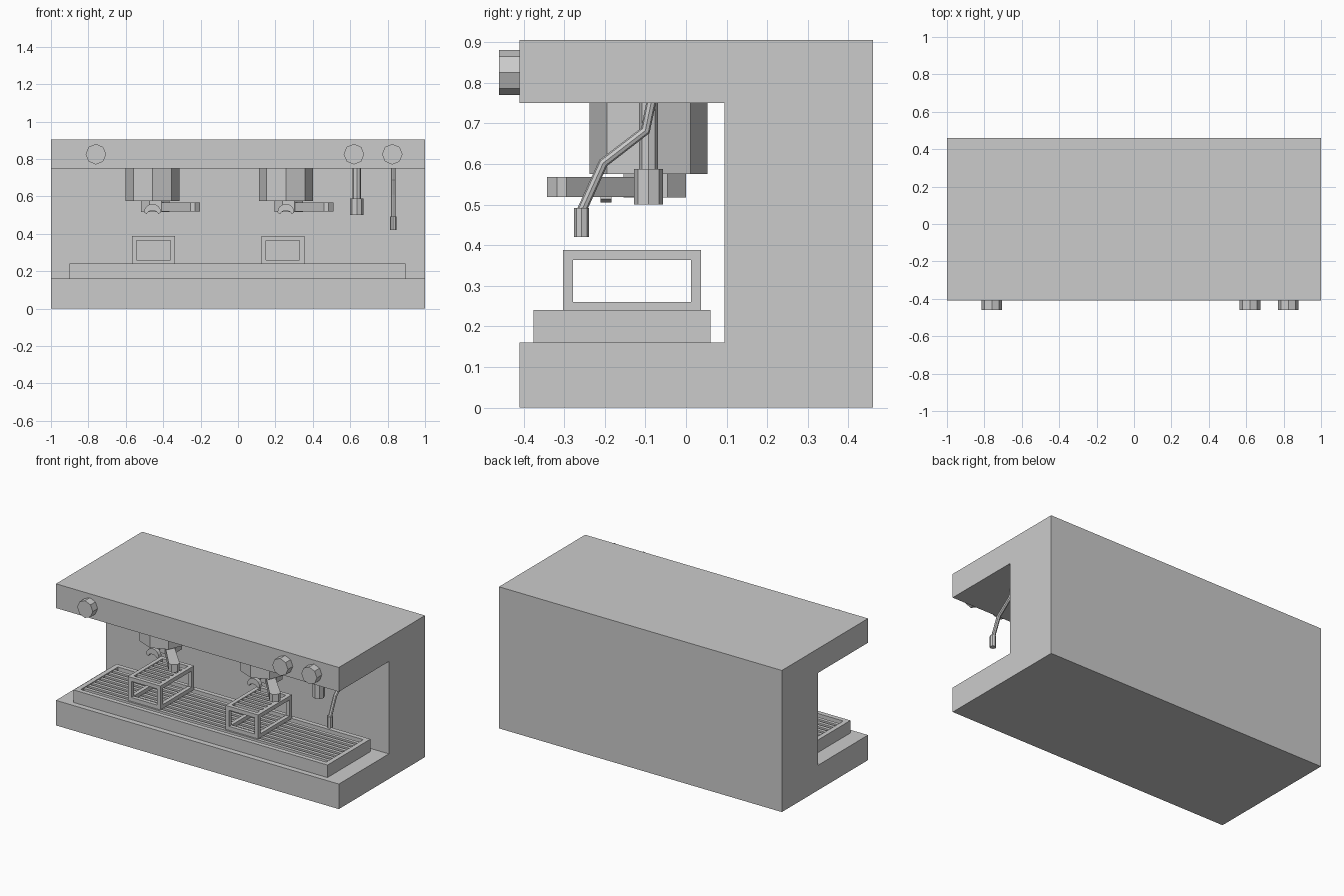
import bpy, bmesh
from math import pi, cos, sin, atan2, hypot
from mathutils import Vector, Matrix

if "Cube" in bpy.data.objects:
    bpy.data.objects.remove(bpy.data.objects["Cube"])


def finish(name, bm):
    bmesh.ops.recalc_face_normals(bm, faces=bm.faces[:])
    me = bpy.data.meshes.new(name)
    bm.to_mesh(me)
    bm.free()
    ob = bpy.data.objects.new(name, me)
    bpy.context.collection.objects.link(ob)
    return ob


def boxes(name, spans):
    """One object from boxes given as (x0, x1, y0, y1, z0, z1)."""
    bm = bmesh.new()
    for x0, x1, y0, y1, z0, z1 in spans:
        m = Matrix.Translation(((x0 + x1) / 2, (y0 + y1) / 2, (z0 + z1) / 2))
        m = m @ Matrix.Diagonal((x1 - x0, y1 - y0, z1 - z0, 1))
        bmesh.ops.create_cube(bm, size=1, matrix=m)
    return finish(name, bm)


def prism(name, a, b, r, sides=8, turn=0.0):
    """Faceted cylinder from point a to point b."""
    a, b = Vector(a), Vector(b)
    d = b - a
    m = Matrix.Translation((a + b) / 2) @ d.to_track_quat('Z', 'Y').to_matrix().to_4x4()
    m = m @ Matrix.Rotation(turn, 4, 'Z')
    bm = bmesh.new()
    bmesh.ops.create_cone(bm, cap_ends=True, segments=sides, radius1=r, radius2=r,
                          depth=d.length, matrix=m)
    return finish(name, bm)


def extrude(name, pts, vec):
    """Solid from a flat outline pushed along vec."""
    bm = bmesh.new()
    f = bm.faces.new([bm.verts.new(p) for p in pts])
    g = bmesh.ops.extrude_face_region(bm, geom=[f])['geom']
    bmesh.ops.translate(bm, vec=vec, verts=[v for v in g if isinstance(v, bmesh.types.BMVert)])
    return finish(name, bm)


def tube(name, pts, r):
    cu = bpy.data.curves.new(name, 'CURVE')
    cu.dimensions = '3D'
    cu.bevel_depth = r
    cu.bevel_resolution = 2
    cu.use_fill_caps = True
    sp = cu.splines.new('POLY')
    sp.points.add(len(pts) - 1)
    for p, co in zip(sp.points, pts):
        p.co = (*co, 1)
    sp.use_smooth = False
    ob = bpy.data.objects.new(name, cu)
    bpy.context.collection.objects.link(ob)
    return ob


def slats(x0, x1, y0, y1, z0, z1, n, w):
    """n bars along x, spread evenly between y0 and y1."""
    step = (y1 - y0) / (n + 1)
    return [(x0, x1, y0 + step * i - w / 2, y0 + step * i + w / 2, z0, z1)
            for i in range(1, n + 1)]


# C-shaped housing
profile = [(-.41, 0), (.46, 0), (.46, .905), (-.41, .905),
           (-.41, .75), (.095, .75), (.095, .16), (-.41, .16)]
extrude("housing", [(-1, y, z) for y, z in profile], (2, 0, 0))

# control knobs
for i, x in enumerate((-.76, .62, .825)):
    prism(f"knob_{i}", (x, -.40, .825), (x, -.46, .825), .055)

# drip tray frame and its grating
X0, X1, Y0, Y1 = -.9, .895, -.375, .06
boxes("drip_tray", [(X0, X1, Y0, Y0 + .03, .16, .24), (X0, X1, Y1 - .03, Y1, .16, .24),
                    (X0, X0 + .03, Y0 + .03, Y1 - .03, .16, .24),
                    (X1 - .03, X1, Y0 + .03, Y1 - .03, .16, .24)])
boxes("drip_grating", slats(X0 + .03, X1 - .03, Y0 + .03, Y1 - .03, .215, .235, 8, .022))

# two brewing stations
for side, gx, sx in (("left", -.457, -.452), ("right", .256, .24)):
    # cup stand: open box frame with a slatted top
    t, x0, x1, y0, y1, z0, z1 = .025, sx - .115, sx + .115, -.303, .037, .24, .388
    bars = [(x0, x1, y, y + t, z, z + t) for y in (y0, y1 - t) for z in (z0 - .005, z1 - t)]
    bars += [(x, x + t, y0 + t, y1 - t, z, z + t) for x in (x0, x1 - t) for z in (z0 - .005, z1 - t)]
    bars += [(x, x + t, y, y + t, z0 + t - .005, z1 - t) for x in (x0, x1 - t) for y in (y0, y1 - t)]
    bars += slats(x0 + t, x1 - t, y0 + t, y1 - t, z1 - t, z1 - .003, 6, .02)
    boxes(f"{side}_cup_stand", bars)

    # brew head
    prism(f"{side}_brew_head", (gx, -.092, .575), (gx, -.092, .755), .145)

    # filter basket with diagonal handle
    bx, by = gx + .015, -.077
    prism(f"{side}_filter_basket", (bx, by, .517), (bx, by, .576), .083, 8, pi / 8)
    ex, ey = gx + .24, -.33
    ang, ln = atan2(ey - by, ex - bx), hypot(ex - bx, ey - by)
    outline = [(.05, -.025), (ln - .02, -.032), (ln, -.018),
               (ln, .018), (ln - .02, .032), (.05, .025)]
    extrude(f"{side}_filter_handle",
            [(bx + u * cos(ang) - v * sin(ang), by + u * sin(ang) + v * cos(ang), .518)
             for u, v in outline], (0, 0, .05))

    # arched double spout
    arch = [(gx + .045 * cos(pi * k / 8), .513 + .047 * sin(pi * k / 8)) for k in range(9)]
    inner = [(gx + .03 * cos(pi * k / 8), .505 + .018 * sin(pi * k / 8)) for k in range(8, -1, -1)]
    extrude(f"{side}_spout", [(x, -.21, z) for x, z in arch + inner], (0, .027, 0))
    prism(f"{side}_spout_neck", (gx, -.19, .54), (gx, -.13, .54), .014)

# hot water outlet
prism("water_pipe", (.635, -.0925, .58), (.635, -.0925, .755), .023)
prism("water_nozzle", (.635, -.0925, .5), (.635, -.0925, .588), .036)

# steam wand
tube("steam_wand", [(.83, -.085, .755), (.83, -.1, .682), (.83, -.204, .602), (.83, -.257, .485)], .012)
prism("steam_tip", (.83, -.257, .42), (.83, -.257, .492), .0185)
